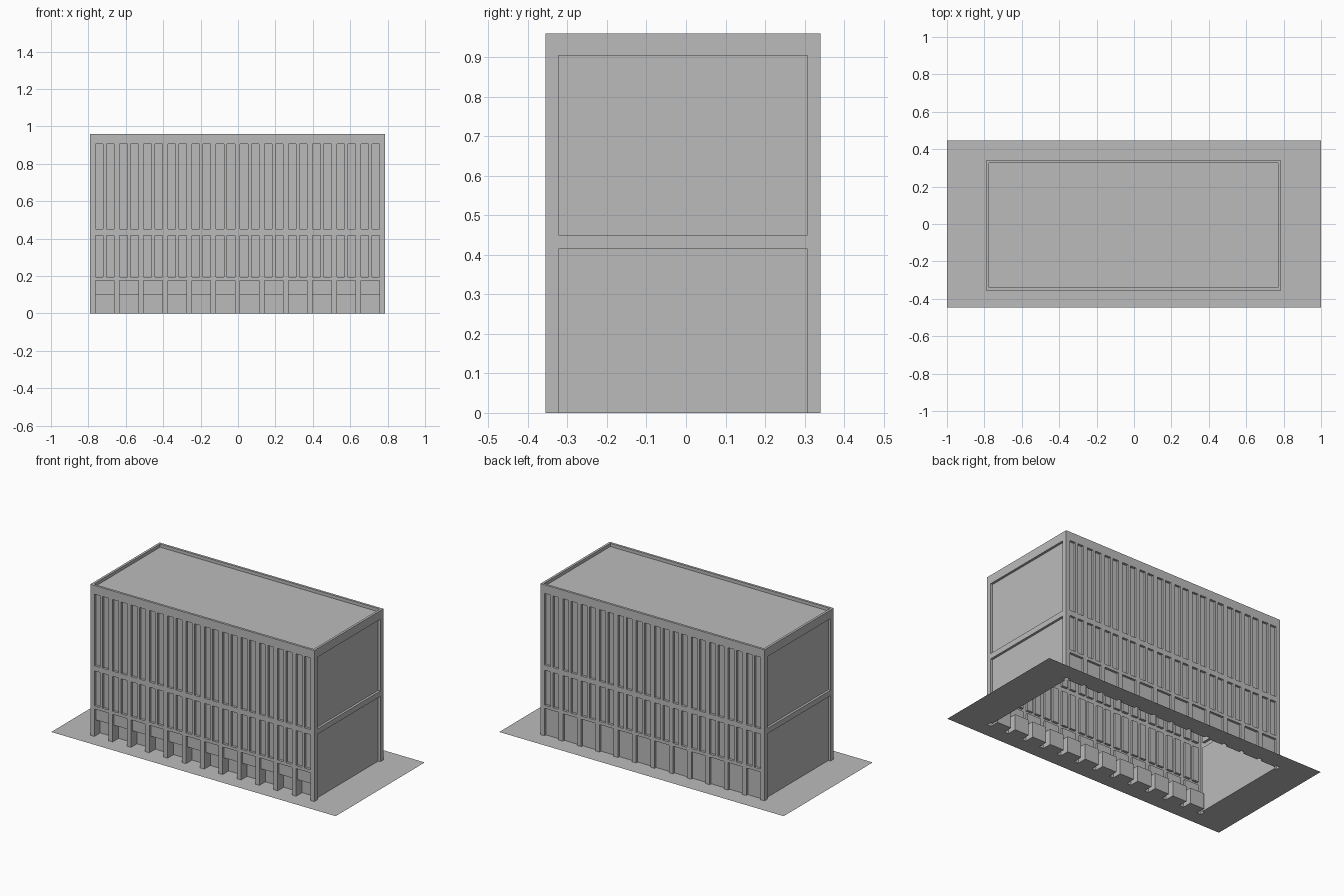
import bpy, bmesh
from mathutils import Vector

cube = bpy.data.objects.get("Cube")
if cube:
    bpy.data.objects.remove(cube, do_unlink=True)

grey = bpy.data.materials.new("plain_grey")
grey.use_nodes = True
grey.diffuse_color = (0.5, 0.5, 0.5, 1)
grey.node_tree.nodes["Principled BSDF"].inputs["Base Color"].default_value = (0.5, 0.5, 0.5, 1)

# Main sizes
LEFT, RIGHT, FRONT, BACK, TOP = -0.79, 0.785, -0.355, 0.34, 0.96
WIDTH, DEPTH = RIGHT - LEFT, BACK - FRONT
BAYS, PITCH, OPENING, MULLION = 12, 0.129, 0.1, 0.018
RECESS, ARCADE = 0.015, 0.06


def relief(name, origin, u_axis, v_axis, us, vs, depth):
    """Build a wall from a grid of cells, each sunk by depth(column, row); None is a hole."""
    origin, u_axis, v_axis = Vector(origin), Vector(u_axis), Vector(v_axis)
    normal = u_axis.cross(v_axis)
    bm = bmesh.new()
    cols, rows = len(us) - 1, len(vs) - 1

    def quad(*corners):
        bm.faces.new([bm.verts.new(origin + u_axis * u + v_axis * v - normal * d)
                      for u, v, d in corners])

    def level(i, j):
        return depth(i, j) if 0 <= i < cols and 0 <= j < rows else 0

    for i in range(cols + 1):
        for j in range(rows + 1):
            d, before, below = level(i, j), level(i - 1, j), level(i, j - 1)
            if i < cols and j < rows and d is not None:
                quad((us[i], vs[j], d), (us[i + 1], vs[j], d),
                     (us[i + 1], vs[j + 1], d), (us[i], vs[j + 1], d))
            # Reveals between cells of different depth
            if j < rows and None not in (d, before) and d != before:
                quad((us[i], vs[j], before), (us[i], vs[j], d),
                     (us[i], vs[j + 1], d), (us[i], vs[j + 1], before))
            if i < cols and None not in (d, below) and d != below:
                quad((us[i], vs[j], below), (us[i + 1], vs[j], below),
                     (us[i + 1], vs[j], d), (us[i], vs[j], d))
    bmesh.ops.remove_doubles(bm, verts=bm.verts, dist=0.0001)
    mesh = bpy.data.meshes.new(name)
    bm.to_mesh(mesh)
    bm.free()
    mesh.materials.append(grey)
    obj = bpy.data.objects.new(name, mesh)
    bpy.context.collection.objects.link(obj)
    return obj


# Long facades: twelve bays of paired windows over a ground floor
columns = [0]
for bay in range(BAYS):
    middle = WIDTH / 2 + (bay - (BAYS - 1) / 2) * PITCH
    columns += [middle - OPENING / 2, middle - MULLION / 2,
                middle + MULLION / 2, middle + OPENING / 2]
columns.append(WIDTH)
floors = [0, 0.1, 0.175, 0.195, 0.417, 0.45, 0.905, TOP]


def facade_depth(ground):
    def depth(column, row):
        part = column % 4          # 0 pier, 1 and 3 glazing, 2 mullion
        if part == 0:
            return 0
        if row == 0:
            return ground
        if row == 1:
            return RECESS
        return RECESS if row in (3, 5) and part != 2 else 0
    return depth


relief("front_facade", (LEFT, FRONT, 0), (1, 0, 0), (0, 0, 1),
       columns, floors, facade_depth(ARCADE))
relief("back_facade", (RIGHT, BACK, 0), (-1, 0, 0), (0, 0, 1),
       columns, floors, facade_depth(RECESS))

# End walls: two large sunken panels each
panel_sides = [0, 0.032, DEPTH - 0.032, DEPTH]
panel_rows = [0, 0.415, 0.45, 0.905, TOP]


def end_depth(column, row):
    return RECESS if column == 1 and row in (0, 2) else 0


relief("left_end_wall", (RIGHT, FRONT, 0), (0, 1, 0), (0, 0, 1),
       panel_sides, panel_rows, end_depth)
relief("right_end_wall", (LEFT, BACK, 0), (0, -1, 0), (0, 0, 1),
       panel_sides, panel_rows, end_depth)


# Roof sunk behind a thin parapet
def centre_only(value):
    return lambda column, row: value if column == row == 1 else 0


RIM = 0.015
relief("roof", (LEFT, FRONT, TOP), (1, 0, 0), (0, 1, 0),
       [0, RIM, WIDTH - RIM, WIDTH], [0, RIM, DEPTH - RIM, DEPTH], centre_only(0.02))

# Thin ground plate, open under the building
relief("ground_plate", (0, 0, 0), (1, 0, 0), (0, 1, 0),
       [-1, LEFT, RIGHT, 1], [-0.447, FRONT, BACK, 0.447], centre_only(None))
